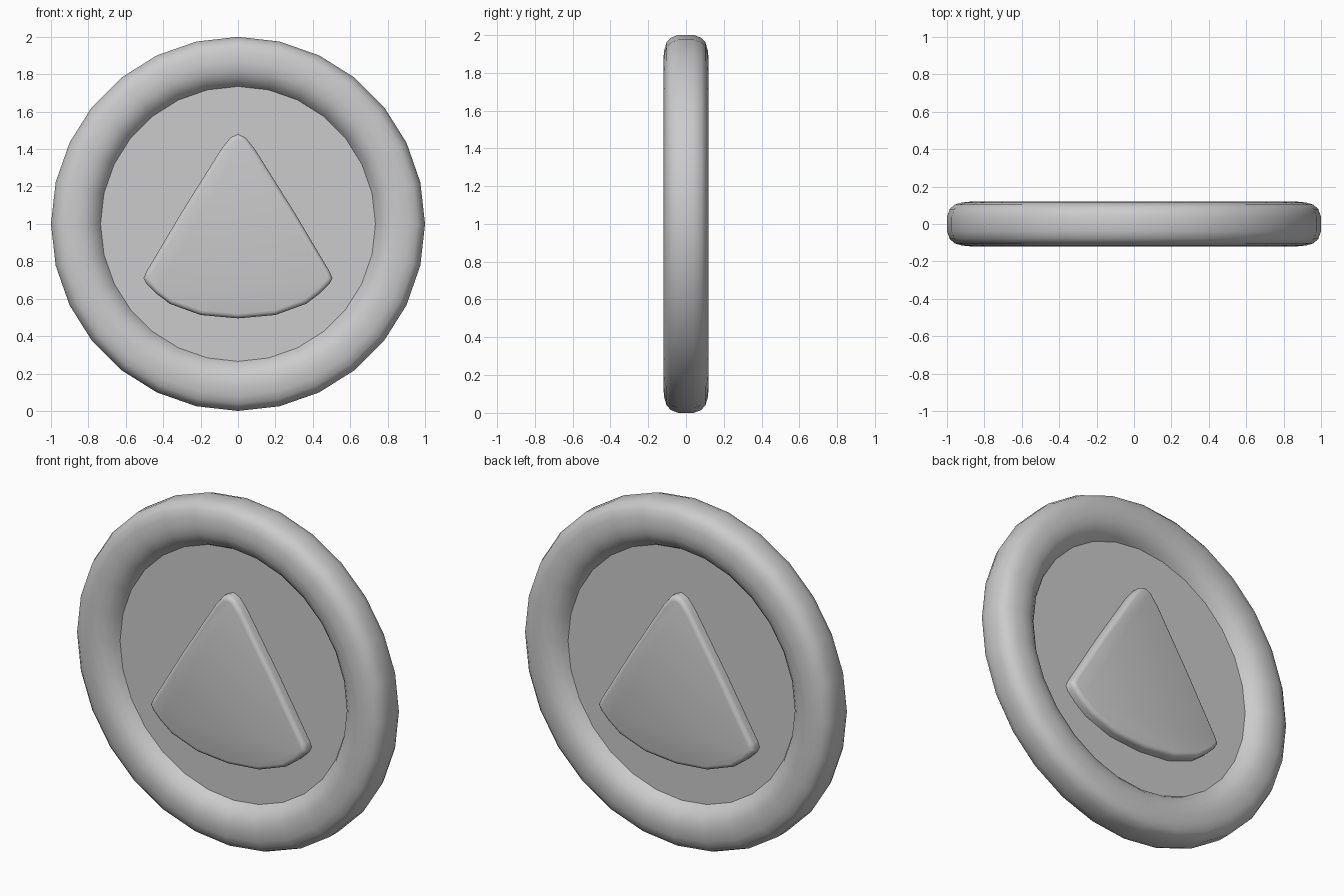
import bpy, bmesh, math
from mathutils import Matrix, Vector

if "Cube" in bpy.data.objects:
    bpy.data.objects.remove(bpy.data.objects["Cube"])

SIDES = 28
CENTRE_Z = 1.0


def finish(bm, name, angle):
    bmesh.ops.recalc_face_normals(bm, faces=bm.faces)
    mesh = bpy.data.meshes.new(name)
    bm.to_mesh(mesh)
    bm.free()
    obj = bpy.data.objects.new(name, mesh)
    bpy.context.collection.objects.link(obj)
    bpy.ops.object.select_all(action='DESELECT')
    obj.select_set(True)
    bpy.context.view_layer.objects.active = obj
    bpy.ops.object.shade_smooth_by_angle(angle=math.radians(angle))
    return obj


# Coin body: half profile (radius, depth), mirrored front to back and spun about y
half = [(0, .04), (.735, .04), (.75, .065), (.78, .094), (.82, .114), (.87, .12),
        (.92, .115), (.96, .103), (.985, .08), (1, .04)]
profile = [(r, -y) for r, y in half] + [(r, y) for r, y in reversed(half)]
bm = bmesh.new()
verts = [bm.verts.new((r, y, CENTRE_Z)) for r, y in profile]
edges = [bm.edges.new(pair) for pair in zip(verts, verts[1:])]
bmesh.ops.spin(bm, geom=verts + edges, cent=(0, 0, CENTRE_Z), axis=(0, 1, 0),
               angle=math.tau, steps=SIDES, use_duplicate=False)
bmesh.ops.remove_doubles(bm, verts=bm.verts, dist=1e-4)
finish(bm, "coin_body", 50)

# Raised emblem: rounded triangle with a bowed base, softened top edge
right = [(.04, 1.462), (.09, 1.4), (.3, 1.065), (.49, .745), (.505, .71), (.49, .68),
         (.44, .63), (.365, .573), (.2, .513)]
outline = [(0, 1.48)] + right + [(0, .495)] + [(-x, z) for x, z in reversed(right)]
bm = bmesh.new()
base = bm.faces.new([bm.verts.new((x, -.03, z)) for x, z in outline])
geom = bmesh.ops.extrude_face_region(bm, geom=[base])["geom"]
top = [v for v in geom if isinstance(v, bmesh.types.BMVert)]
bmesh.ops.translate(bm, verts=top, vec=(0, -.07, 0))
rim = [e for e in bm.edges if all(v.co.y < -.09 for v in e.verts)]
bmesh.ops.bevel(bm, geom=rim, offset=.025, offset_type='OFFSET', segments=3,
                profile=.5, affect='EDGES')
emblem = finish(bm, "raised_emblem", 50)

# Same emblem on the back
mirror = emblem.modifiers.new("Mirror", 'MIRROR')
mirror.use_axis = (False, True, False)
mirror.use_mirror_merge = False
